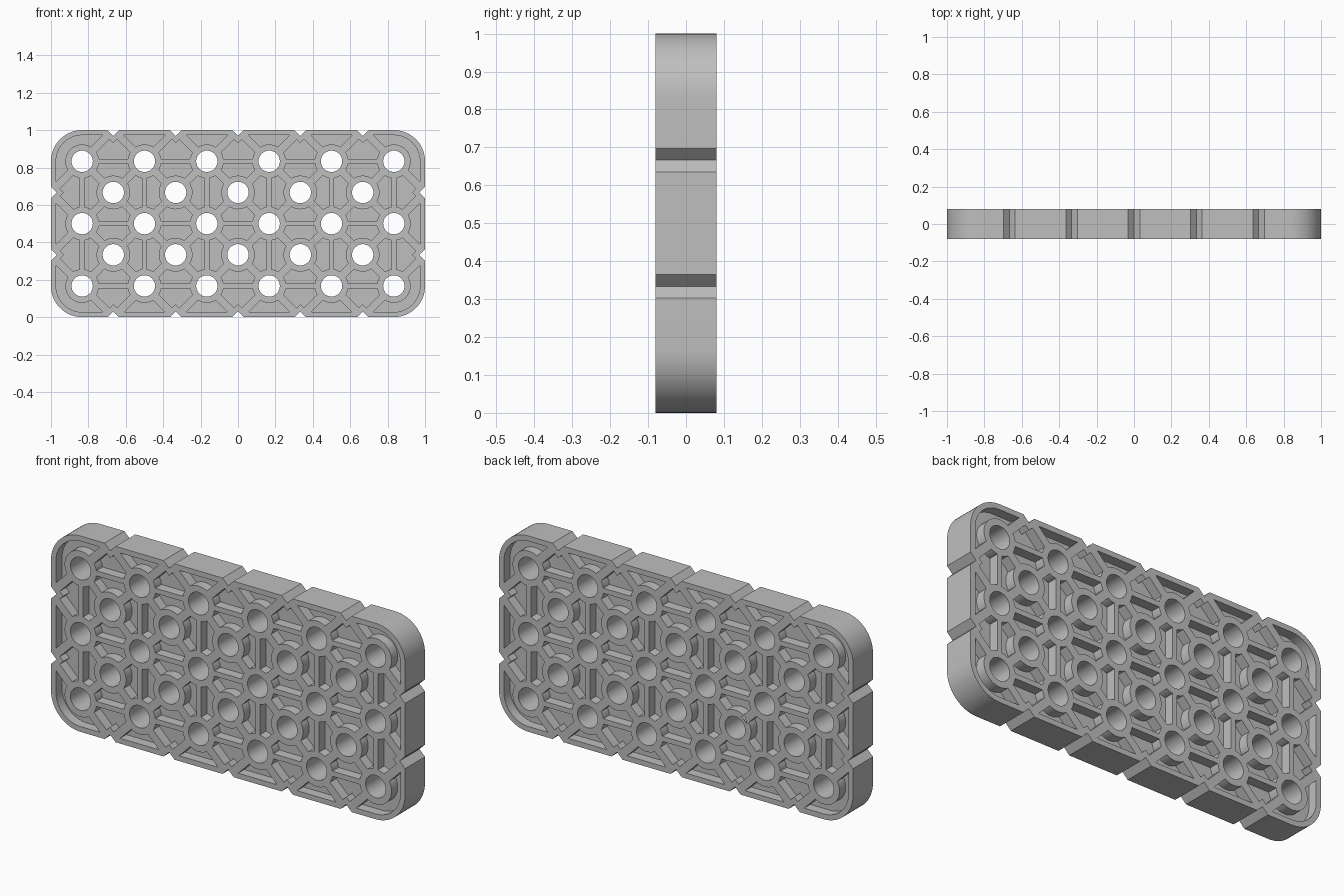
import bpy, bmesh, math
from mathutils import Vector

if "Cube" in bpy.data.objects:
    bpy.data.objects.remove(bpy.data.objects["Cube"])

P = 1 / 3            # hole pitch
HALF = 0.08          # half depth of rim, rings and ribs
WEB = 0.03           # half depth of the thin web
WALL = 0.027         # rim thickness
NOTCH = 0.031        # notch depth and half width
HOLE, RING = 0.057, 0.09

grey = bpy.data.materials.new("grey plastic")
grey.diffuse_color = (0.52, 0.52, 0.52, 1)
grey.use_nodes = True
grey.node_tree.nodes["Principled BSDF"].inputs["Base Color"].default_value = grey.diffuse_color


def prism(bm, pts, h):
    """Extrude an x-z polygon symmetrically along y."""
    front = [bm.verts.new((x, -h, z)) for x, z in pts]
    back = [bm.verts.new((x, h, z)) for x, z in pts]
    bm.faces.new(front)
    bm.faces.new(back[::-1])
    for i in range(len(pts)):
        j = (i + 1) % len(pts)
        bm.faces.new((front[j], front[i], back[i], back[j]))


def make(name, polys, h):
    bm = bmesh.new()
    for pts in polys:
        prism(bm, pts, h)
    bmesh.ops.recalc_face_normals(bm, faces=bm.faces)
    me = bpy.data.meshes.new(name)
    bm.to_mesh(me)
    bm.free()
    me.materials.append(grey)
    ob = bpy.data.objects.new(name, me)
    bpy.context.collection.objects.link(ob)
    return ob


def combine(target, other, op):
    mod = target.modifiers.new(op, 'BOOLEAN')
    mod.operation, mod.object, mod.solver = op, other, 'EXACT'
    bpy.context.view_layer.objects.active = target
    bpy.ops.object.modifier_apply(modifier=mod.name)
    bpy.data.objects.remove(other)


def outline(d):
    """Rounded, notched outline inset by d."""
    pts, r = [], 1 / 6
    depth = NOTCH + d * math.sqrt(2)
    half = depth - d
    sides = [((0, -1), (1, 0), 0.5, 5, 1), ((1, 0), (0, 1), 1, 2, 0.5),
             ((0, 1), (-1, 0), 0.5, 5, 1), ((-1, 0), (0, -1), 1, 2, 0.5)]
    for n, t, dist, count, length in sides:
        n, t = Vector(n), Vector(t)
        for k in range(count):
            s = (k - (count - 1) / 2) * P
            for ds, inset in ((-half, d), (0, depth), (half, d)):
                pts.append(n * (dist - inset) + t * (s + ds))
        centre = n * (dist - r) + t * (length - r)
        for k in range(17):
            a = k / 16 * math.pi / 2
            pts.append(centre + (n * math.cos(a) + t * math.sin(a)) * (r - d))
    return [(p.x, p.y + 0.5) for p in pts]


def circle(c, r, n=40):
    return [(c[0] + r * math.cos(2 * math.pi * k / n),
             c[1] + r * math.sin(2 * math.pi * k / n)) for k in range(n)]


def bar(a, b, w, cut_a, cut_b):
    a, b = Vector(a), Vector(b)
    u = (b - a).normalized()
    s = Vector((-u.y, u.x)) * w / 2
    a, b = a + u * cut_a, b - u * cut_b
    return [tuple(p) for p in (a - s, b - s, b + s, a + s)]


# Hole centres: main grid and staggered grid
main = [((i - 2.5) * P, (j + 0.5) * P) for i in range(6) for j in range(3)]
stagger = [((i - 2) * P, (j + 1) * P) for i in range(5) for j in range(2)]
holes = main + stagger

# Straight ribs between main holes, diagonal ribs to staggered holes and notches
across, upright, diagonal = [], [], []
for x, z in main:
    if x < 0.8:
        across.append(bar((x, z), (x + P, z), 0.026, 0.072, 0.072))
    if z < 0.8:
        upright.append(bar((x, z), (x, z + P), 0.026, 0.072, 0.072))
    for sx in (-1, 1):
        for sz in (-1, 1):
            ex, ez = x + sx / 6, z + sz / 6
            at_x, at_z = abs(ex) > 0.99, ez < 0.01 or ez > 0.99
            if at_x and at_z:
                continue
            end = 0.036 if at_x or at_z else 0.072
            diagonal.append(bar((x, z), (ex, ez), 0.042, 0.072, end))

# Rim and web
plate = make("perforated_plate", [outline(0)], HALF)
web = make("web", [outline(0.012)], WEB)
combine(plate, make("rim_cutter", [outline(WALL)], 0.2), 'DIFFERENCE')
combine(plate, web, 'UNION')

# Rings and ribs
for name, polys in (("rings", [circle(c, RING) for c in holes]),
                    ("across_ribs", across), ("upright_ribs", upright),
                    ("diagonal_ribs", diagonal)):
    combine(plate, make(name, polys, HALF), 'UNION')

# Through holes
combine(plate, make("hole_cutter", [circle(c, HOLE) for c in holes], 0.2), 'DIFFERENCE')

bpy.ops.object.select_all(action='DESELECT')
plate.select_set(True)
bpy.context.view_layer.objects.active = plate
bpy.ops.object.shade_smooth_by_angle(angle=math.radians(30))
